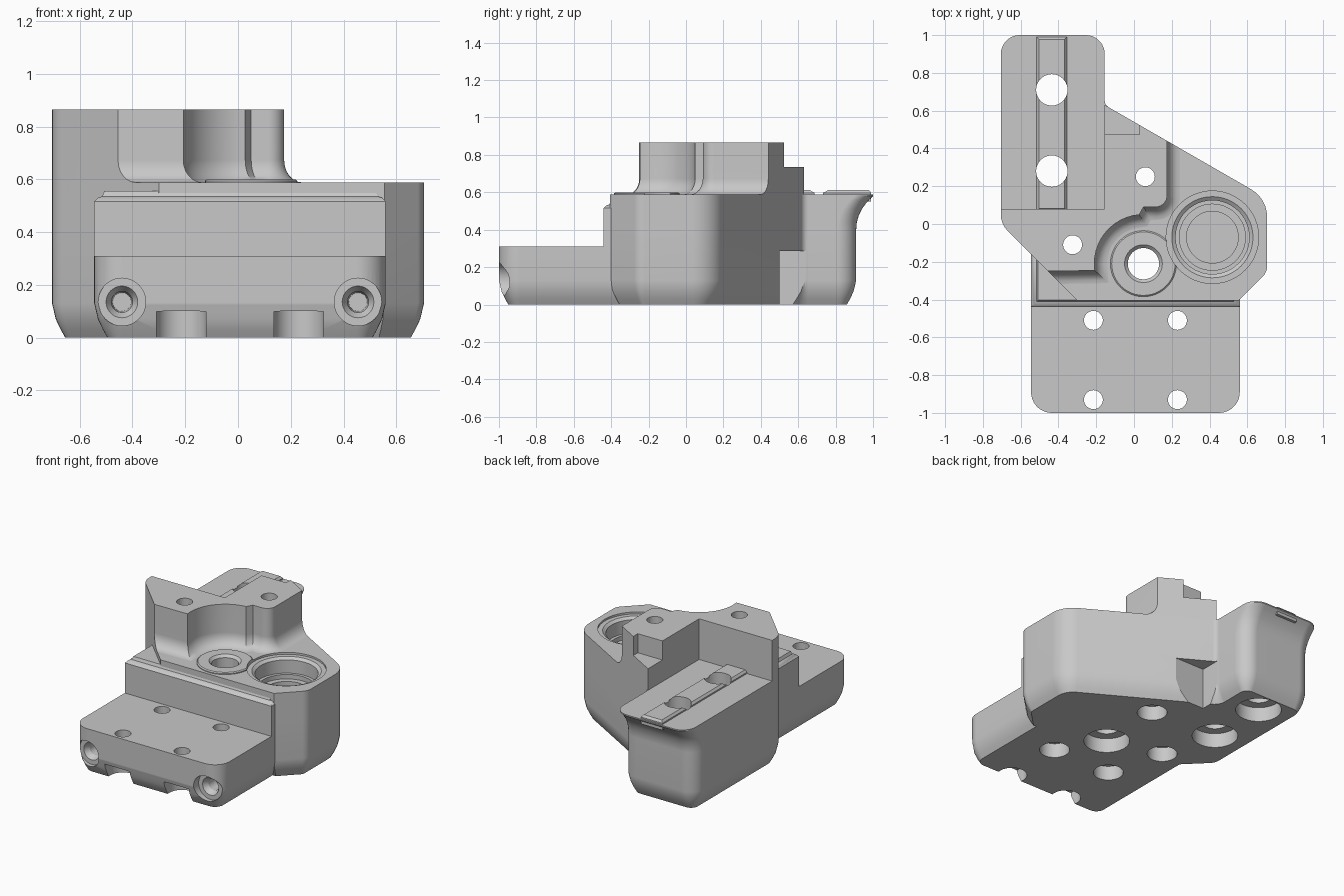
import bpy, bmesh, math
from mathutils import Vector

if "Cube" in bpy.data.objects:
    bpy.data.objects.remove(bpy.data.objects["Cube"])

grey = bpy.data.materials.new("machined_grey")
grey.use_nodes = True
COLOUR = (0.58, 0.58, 0.58, 1)
grey.diffuse_color = COLOUR
grey.node_tree.nodes["Principled BSDF"].inputs["Base Color"].default_value = COLOUR

cutters = bpy.data.collections.new("cutters")
bpy.context.scene.collection.children.link(cutters)
parts = []


def loft(name, rings, cutter=False):
    """Closed solid through a stack of matching rings."""
    bm = bmesh.new()
    loops = [[bm.verts.new(p) for p in ring] for ring in rings]
    n = len(loops[0])
    for a, b in zip(loops, loops[1:]):
        for i in range(n):
            j = (i + 1) % n
            bm.faces.new((a[i], a[j], b[j], b[i]))
    bm.faces.new(loops[0][::-1])
    bm.faces.new(loops[-1])
    bmesh.ops.recalc_face_normals(bm, faces=bm.faces)
    mesh = bpy.data.meshes.new(name)
    bm.to_mesh(mesh)
    bm.free()
    ob = bpy.data.objects.new(name, mesh)
    mesh.materials.append(grey)
    if cutter:
        cutters.objects.link(ob)
        ob.hide_render = True
    else:
        bpy.context.scene.collection.objects.link(ob)
        parts.append(ob)
    return ob


def rounded(corners):
    """Counter-clockwise (x, y, radius, offset weight) corners to points with weights."""
    out = []
    n = len(corners)
    for i, (x, y, r, w) in enumerate(corners):
        p = Vector((x, y))
        if r == 0:
            out.append((p, w))
            continue
        u = (Vector(corners[i - 1][:2]) - p).normalized()
        v = (Vector(corners[(i + 1) % n][:2]) - p).normalized()
        half = u.angle(v) / 2
        centre = p + (u + v).normalized() * (r / math.sin(half))
        start = (p + u * (r / math.tan(half)) - centre).normalized()
        end = (p + v * (r / math.tan(half)) - centre).normalized()
        steps = max(2, round(math.degrees(math.pi - 2 * half) / 10))
        for k in range(steps + 1):
            out.append((centre + start.slerp(end, k / steps) * r, w))
    return out


def offset(outline, d):
    """Move each edge outwards by d times its weight."""
    pts = [p for p, _ in outline]
    n = len(pts)
    normals = []
    for i in range(n):
        e = (pts[(i + 1) % n] - pts[i]).normalized()
        normals.append(Vector((e.y, -e.x)))
    result = []
    for i in range(n):
        a, b = normals[i - 1], normals[i]
        da, db = d * outline[i - 1][1], d * outline[i][1]
        det = a.x * b.y - a.y * b.x
        if abs(det) < 0.001:
            move = b * db
        else:
            move = Vector((da * b.y - db * a.y, a.x * db - b.x * da)) / det
        result.append(pts[i] + move)
    return result


def prism(name, corners, levels, warp=lambda x, y, z: y, cutter=False):
    """Stack offset copies of an outline at (z, offset) levels."""
    outline = rounded(corners)
    rings = [[(p.x, warp(p.x, p.y, z), z) for p in offset(outline, d)] for z, d in levels]
    return loft(name, rings, cutter)


def rect(x0, x1, y0, y1, front=0, back=0):
    return [(x0, y0, front, 1), (x1, y0, front, 1), (x1, y1, back, 1), (x0, y1, back, 1)]


def turned(name, x, c, profile, cutter=True, along_y=False):
    """Turned solid from (radius, position) pairs along z, or along y."""
    rings = []
    for r, h in profile:
        ring = []
        for k in range(48):
            t = math.tau * k / 48
            u, v = x + r * math.cos(t), c + r * math.sin(t)
            ring.append((u, h, v) if along_y else (u, v, h))
        rings.append(ring)
    return loft(name, rings, cutter)


DECK = 0.588
foot = [(0, -0.05), (0.03, -0.033), (0.07, -0.014), (0.13, 0)]


def lip(x, y, z):
    """Pull the rear wall in under the overhanging lip."""
    if y < 0.75:
        return y
    t = min(1, max(0, (z - 0.4) / 0.18))
    return y - 0.09 * (1 - t ** 2.2)


# Main body with rear arm
body_outline = [
    (-0.705, 0, 0.12, 1), (-0.3, -0.405, 0, 1), (0.555, -0.405, 0, 1),
    (0.705, -0.255, 0.08, 1), (0.705, 0.135, 0.17, 1), (-0.155, 0.63, 0.04, 1),
    (-0.155, 1, 0.1, 1), (-0.705, 1, 0.1, 1)]
body_levels = foot + [(z, 0) for z in (0.4, 0.44, 0.48, 0.51, 0.54, 0.56, 0.58, DECK)]
prism("main_body", body_outline, body_levels, lip)

# Tower with a concave front and a filleted base
arc = [math.radians(188 - k * 93 / 12) for k in range(13)]
tower_outline = [(-0.705, 0, 0.12, 0), (-0.455, -0.25, 0, 0.8)]
tower_outline += [(0.05 + 0.26 * math.cos(t), -0.21 + 0.26 * math.sin(t), 0, 0.8) for t in arc]
tower_outline += [
    (0.05, 0.09, 0, 0.8), (0.175, 0.09, 0.06, 0.8), (0.175, 0.44, 0, 0),
    (-0.155, 0.63, 0, 0), (-0.155, 0.08, 0, 0), (-0.705, 0.08, 0, 0)]
R = 0.085
fillet = [(DECK + R * (1 - math.cos(a)), R * (1 - math.sin(a)))
          for a in (math.radians(15 * k) for k in range(7))]
prism("tower", tower_outline, [(0.56, R)] + fillet + [(0.865, 0)])

# Front mounting plate and the step behind it
prism("front_plate", rect(-0.545, 0.56, -1, 0, front=0.11), foot + [(0.31, 0)])
prism("front_step", rect(-0.545, 0.56, -0.44, 0),
      [(0.2, 0), (0.515, 0), (0.53, -0.015), (0.535, -0.03), (0.555, -0.038)])

# Raised key on the arm and boss around the centre bore
prism("arm_key", rect(-0.515, -0.355, 0.07, 0.99), [(0.55, 0), (0.597, 0), (0.612, -0.012)])
turned("bore_boss", 0.05, -0.21, [(0.175, 0.55), (0.175, 0.594), (0.168, 0.6)], cutter=False)

# Through holes, counterbored from below
small = [(-0.325, -0.11), (0.06, 0.25)] + [(x, y) for x in (-0.215, 0.23) for y in (-0.51, -0.93)]
large = [(-0.435, 0.71), (-0.435, 0.28), (0.05, -0.21)]
for spots, hole, wide in ((small, 0.05, 0.095), (large, 0.083, 0.145)):
    for x, y in spots:
        turned("hole_cutter", x, y, [(wide, -0.1), (wide, 0.1), (hole, 0.1), (hole, 1)])
turned("bore_chamfer_cutter", 0.05, -0.21, [(0.07, 0.57), (0.11, 0.61)])

# Stepped blind bearing seat
turned("seat_cutter", 0.415, -0.07, [
    (0.137, 0.3), (0.137, 0.44), (0.175, 0.44), (0.175, 0.47), (0.195, 0.47),
    (0.195, 0.56), (0.215, 0.575), (0.245, 0.575), (0.245, 0.7)])

# Front screw holes and open slots under the plate
for x in (-0.44, 0.455):
    turned("screw_cutter", x, 0.135, [
        (0.09, -1.1), (0.09, -0.945), (0.06, -0.945), (0.04, -0.91), (0.035, -0.6)],
        along_y=True)
for x in (-0.215, 0.23):
    prism("slot_cutter", rect(x - 0.094, x + 0.094, -1.1, -0.93), [(-0.1, 0), (0.099, 0)], cutter=True)

# Notch on the tower's rear and relief in the slanted wall
prism("tower_notch_cutter", rect(-0.2, 0.03, 0.475, 0.8), [(0.735, 0), (1, 0)], cutter=True)
prism("wall_relief_cutter", rect(-0.153, 0.2, 0.5, 0.8), [(-0.1, 0), (0.285, 0)], cutter=True)

# Cut every part, then shade
for ob in parts:
    mod = ob.modifiers.new("cuts", "BOOLEAN")
    mod.operation = "DIFFERENCE"
    mod.operand_type = "COLLECTION"
    mod.collection = cutters
    mod.solver = "EXACT"
graph = bpy.context.evaluated_depsgraph_get()
graph.update()
cut = [bpy.data.meshes.new_from_object(ob.evaluated_get(graph)) for ob in parts]
bpy.ops.object.select_all(action="DESELECT")
for ob, mesh in zip(parts, cut):
    ob.modifiers.clear()
    ob.data = mesh
    ob.data.name = ob.name
    ob.select_set(True)
bpy.context.view_layer.objects.active = parts[0]
bpy.ops.object.shade_smooth_by_angle(angle=math.radians(28))
for ob in parts:
    mod = ob.modifiers.new("even_shading", "WEIGHTED_NORMAL")
    mod.keep_sharp = True
for ob in list(cutters.objects):
    bpy.data.objects.remove(ob)
bpy.data.collections.remove(cutters)
